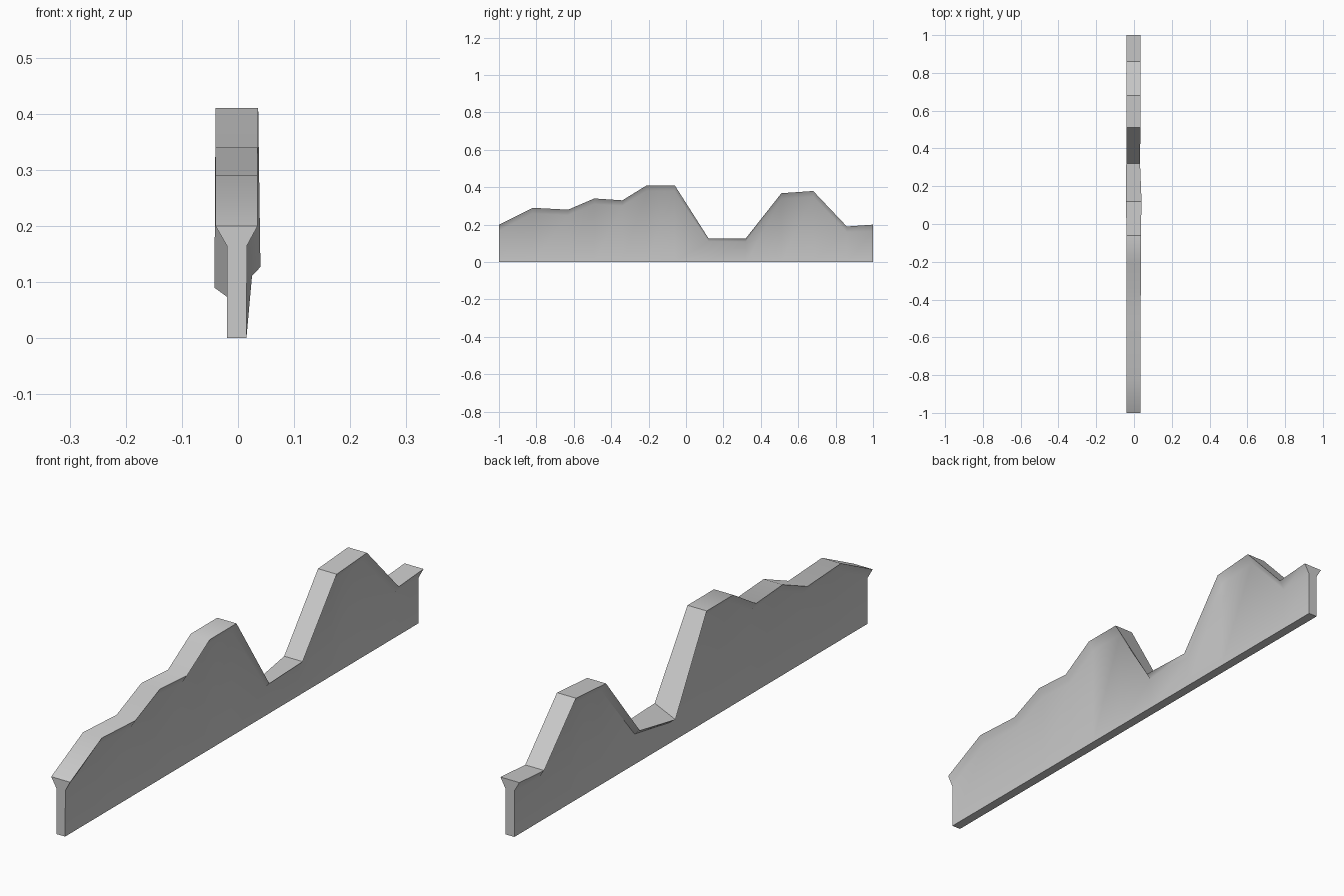
import bpy, bmesh

if "Cube" in bpy.data.objects:
    bpy.data.objects.remove(bpy.data.objects["Cube"])

# Ridge stations: y, top z left, top z right, lip depth, left x, right x
stations = [
    (-1.00, .20, .20, .035, -.04, .035), (-.82, .29, .29, .03, -.04, .035),
    (-.63, .28, .28, .03, -.04, .035), (-.49, .34, .34, .03, -.04, .035),
    (-.34, .33, .33, .03, -.04, .036), (-.21, .41, .41, .03, -.04, .036),
    (-.06, .41, .41, .03, -.04, .036), (.12, .09, .127, .016, -.042, .04),
    (.32, .127, .127, .018, -.041, .032), (.51, .368, .368, .03, -.04, .034),
    (.68, .38, .38, .03, -.04, .035), (.86, .19, .19, .03, -.04, .035),
    (1.00, .20, .20, .035, -.04, .035),
]

# Loft the six-point section (thin web with flared top lip) along y
bm = bmesh.new()
loops = []
for y, zl, zr, lip, xl, xr in stations:
    neck = .025 if y == .12 else .016
    section = [(-.02, 0), (.015, 0), (neck, zr - lip), (xr, zr), (xl, zl), (-.02, zl - lip)]
    loops.append([bm.verts.new((x, y, z)) for x, z in section])
for a, b in zip(loops, loops[1:]):
    for i in range(6):
        j = (i + 1) % 6
        bm.faces.new((a[i], a[j], b[j], b[i]))
bm.faces.new(loops[0])
bm.faces.new(loops[-1][::-1])
bmesh.ops.recalc_face_normals(bm, faces=bm.faces[:])

mesh = bpy.data.meshes.new("ridge_wall")
bm.to_mesh(mesh)
bm.free()
wall = bpy.data.objects.new("ridge_wall", mesh)
bpy.context.collection.objects.link(wall)

# Smooth sides, crisp rims
bpy.context.view_layer.objects.active = wall
wall.select_set(True)
bpy.ops.object.shade_smooth_by_angle(angle=0.8)
